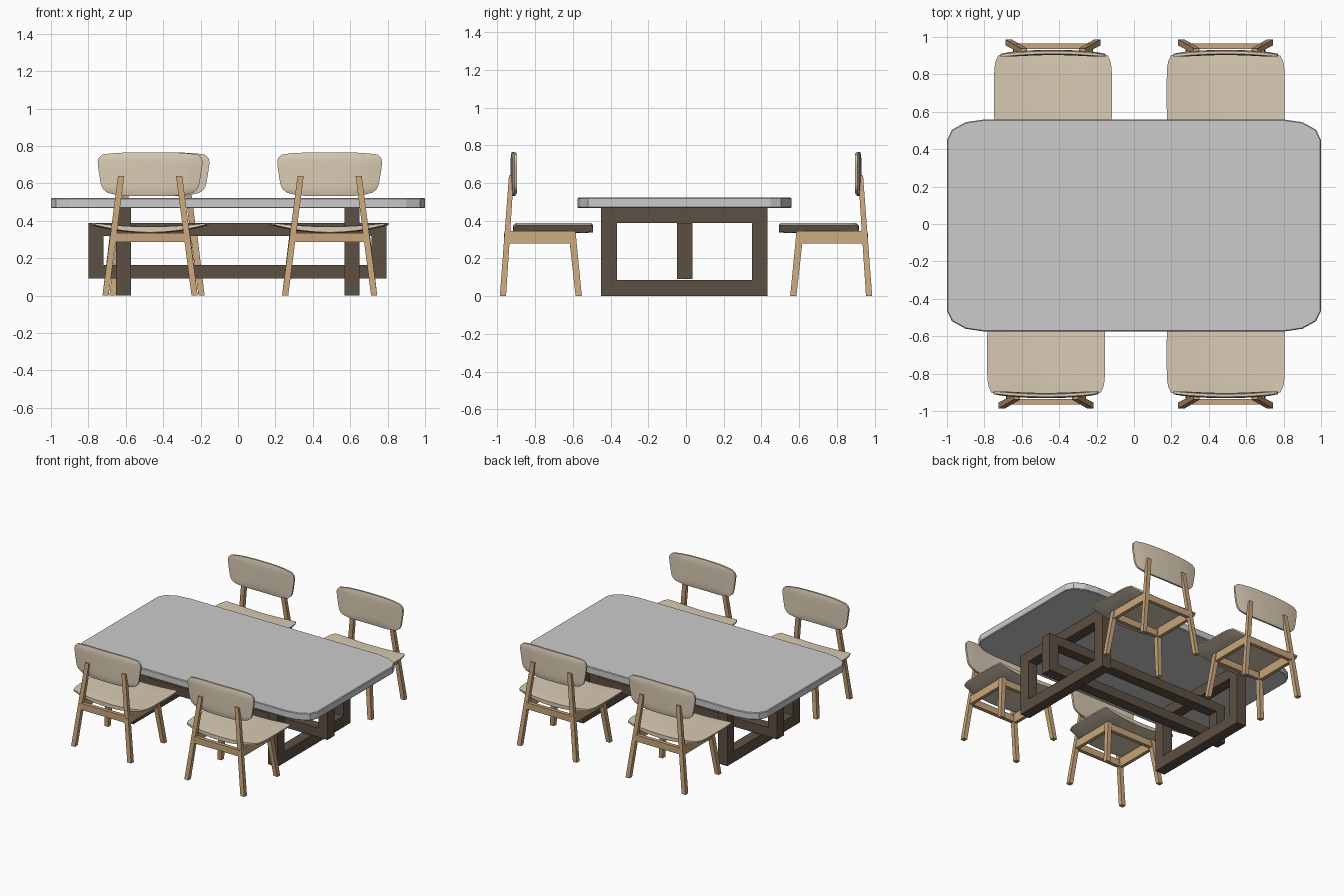
import bpy, bmesh
from math import cos, sin, radians
from mathutils import Vector

if "Cube" in bpy.data.objects:
    bpy.data.objects.remove(bpy.data.objects["Cube"])


def material(name, rgb):
    m = bpy.data.materials.new(name)
    m.diffuse_color = (*rgb, 1)
    m.use_nodes = True
    m.node_tree.nodes["Principled BSDF"].inputs["Base Color"].default_value = m.diffuse_color
    return m


FABRIC = material("beige_fabric", (0.70, 0.60, 0.46))
OAK = material("light_wood", (0.58, 0.38, 0.20))
WALNUT = material("dark_wood", (0.11, 0.08, 0.057))


def finish(name, bm, mat=None, smooth=False):
    bmesh.ops.recalc_face_normals(bm, faces=bm.faces)
    me = bpy.data.meshes.new(name)
    bm.to_mesh(me)
    bm.free()
    ob = bpy.data.objects.new(name, me)
    bpy.context.collection.objects.link(ob)
    if mat:
        me.materials.append(mat)
    if smooth:
        bpy.ops.object.select_all(action='DESELECT')
        ob.select_set(True)
        bpy.context.view_layer.objects.active = ob
        bpy.ops.object.shade_smooth_by_angle(angle=radians(50))
    return ob


def beam(bm, a, b, size_a, size_b):
    """Box from a to b, with horizontal (x, y) end sections."""
    rings = []
    for p, (w, d) in ((a, size_a), (b, size_b)):
        rings.append([bm.verts.new((p[0] + i * w / 2, p[1] + j * d / 2, p[2]))
                      for i, j in ((-1, -1), (1, -1), (1, 1), (-1, 1))])
    bm.faces.new(rings[0])
    bm.faces.new(rings[1])
    for i in range(4):
        j = (i + 1) % 4
        bm.faces.new((rings[0][i], rings[0][j], rings[1][j], rings[1][i]))


def box(bm, x0, x1, y0, y1, z0, z1):
    c = ((x0 + x1) / 2, (y0 + y1) / 2)
    s = (x1 - x0, y1 - y0)
    beam(bm, (*c, z0), (*c, z1), s, s)


def pad(name, f, n=12):
    """Closed cushion from a front (s=1) and back (s=-1) surface f(u, v, s)."""
    bm = bmesh.new()
    g = {(i, j, s): bm.verts.new(f(2 * i / n - 1, 2 * j / n - 1, s))
         for s in (1, -1) for i in range(n + 1) for j in range(n + 1)}
    for s in (1, -1):
        for i in range(n):
            for j in range(n):
                bm.faces.new((g[i, j, s], g[i + 1, j, s], g[i + 1, j + 1, s], g[i, j + 1, s]))
    for k in range(n):
        for e in (0, n):
            bm.faces.new((g[k, e, 1], g[k + 1, e, 1], g[k + 1, e, -1], g[k, e, -1]))
            bm.faces.new((g[e, k, 1], g[e, k + 1, 1], g[e, k + 1, -1], g[e, k, -1]))
    return finish(name, bm, FABRIC, True)


# Table top: slab with three-sided elliptical corners
CY = -0.008
bm = bmesh.new()
outline = []
for q, (sx, sy) in enumerate(((1, 1), (-1, 1), (-1, -1), (1, -1))):
    for k in range(4):
        a = radians(90 * q + 30 * k)
        outline.append(bm.verts.new((sx * 0.8 + 0.2 * cos(a), CY + sy * 0.457 + 0.11 * sin(a), 0.467)))
face = bm.faces.new(outline)
top = bmesh.ops.extrude_face_region(bm, geom=[face])
bmesh.ops.translate(bm, vec=(0, 0, 0.055), verts=[v for v in top["geom"] if isinstance(v, bmesh.types.BMVert)])
rim = [e for e in bm.edges if abs(e.verts[0].co.z - e.verts[1].co.z) < 1e-5]
bmesh.ops.bevel(bm, geom=rim, offset=0.005, segments=1, affect='EDGES')
finish("table_top", bm)

# Table base: two leg loops
for side, x in (("left", -0.613), ("right", 0.61)):
    bm = bmesh.new()
    x0, x1 = x - 0.04, x + 0.04
    box(bm, x0, x1, -0.45, 0.432, 0, 0.085)
    box(bm, x0, x1, -0.45, 0.432, 0.388, 0.467)
    box(bm, x0, x1, -0.45, -0.367, 0.085, 0.388)
    box(bm, x0, x1, 0.35, 0.432, 0.085, 0.388)
    finish(side + "_leg_loop", bm, WALNUT)

# Long loop threaded through the leg loops
bm = bmesh.new()
y0, y1 = -0.048, 0.034
box(bm, -0.798, 0.793, y0, y1, 0.318, 0.388)
box(bm, -0.798, 0.793, y0, y1, 0.092, 0.162)
box(bm, -0.798, -0.72, y0, y1, 0.162, 0.318)
box(bm, 0.715, 0.793, y0, y1, 0.162, 0.318)
finish("long_stretcher_loop", bm, WALNUT)


def chair(label, cx, s):
    """Chair facing the table; s = 1 at the front side, -1 turned to the back side."""
    def place(x, y, z):
        return Vector((cx + s * x, s * y, z))

    # Dished seat with rounded corners
    def seat(u, v, t):
        r = 0.07 if v < 0 else 0.03
        x = 0.315 * u * (1 - r * abs(v) ** 6)
        y = -0.705 + 0.213 * v * (1 - (0.08 if v < 0 else 0.04) * u ** 4)
        edge = max(abs(u), abs(v)) ** 6
        half = 0.019 - 0.010 * u * u - 0.004 * edge
        return place(x, y, 0.353 + 0.029 * u * u + t * half)
    pad(label + "_seat", seat)

    # Curved, tapered backrest
    def back(u, v, t):
        w = 0.272 + 0.016 * v
        x = w * u * (1 - 0.11 * abs(v) ** 6)
        z = 0.648 + 0.117 * v * (1 - (0.16 if v < 0 else 0.10) * u ** 4)
        half = 0.014 - 0.007 * max(abs(u), abs(v)) ** 6
        return place(x, -0.917 + 0.014 * u * u - t * half, z)
    pad(label + "_backrest", back)

    # Splayed legs and rails
    bm = bmesh.new()
    for m in (-1, 1):
        beam(bm, place(m * 0.238, -0.971, 0), place(m * 0.155, -0.926, 0.64), (0.033, 0.033), (0.033, 0.026))
        beam(bm, place(m * 0.238, -0.569, 0), place(m * 0.195, -0.605, 0.345), (0.033, 0.033), (0.036, 0.038))
        a, b = place(m * 0.201, -0.775, 0.28), place(m * 0.195, -0.775, 0.345)
        beam(bm, a, b, (0.026, 0.37), (0.026, 0.36))
    for y in (-0.95, -0.603):
        beam(bm, place(0, y, 0.285), place(0, y, 0.335), (0.40, 0.028), (0.39, 0.028))
    finish(label + "_wood_frame", bm, OAK)


chair("front_left_chair", -0.470, 1)
chair("front_right_chair", 0.490, 1)
chair("back_left_chair", -0.433, -1)
chair("back_right_chair", 0.490, -1)
